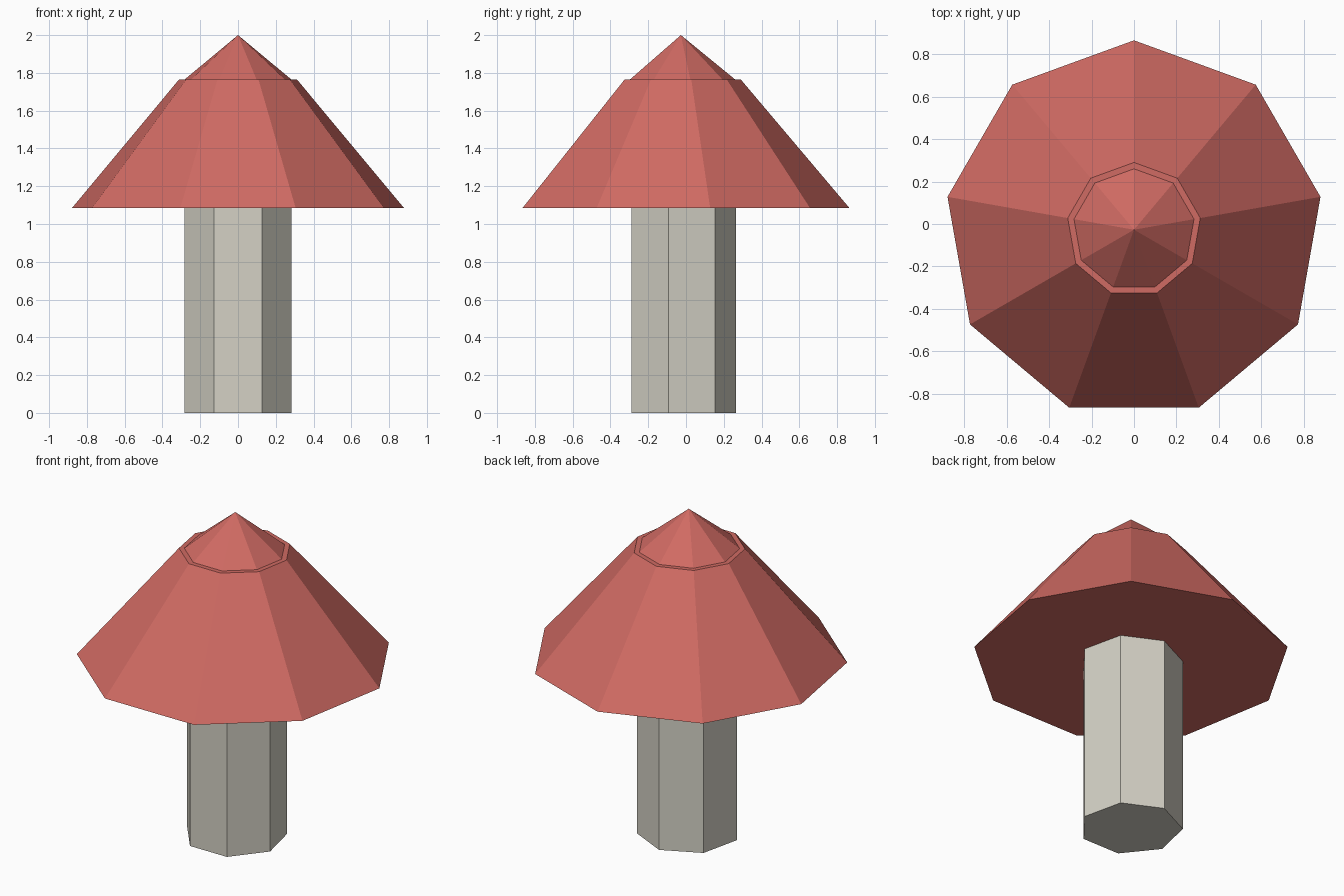
import bpy
import bmesh
from math import sin, cos, tau

cube = bpy.data.objects.get("Cube")
if cube:
    bpy.data.objects.remove(cube)

AXIS_Y = -0.027  # the odd-sided rings share this off-centre axis


def material(name, color):
    mat = bpy.data.materials.new(name)
    mat.use_nodes = True
    mat.diffuse_color = color
    bsdf = next(n for n in mat.node_tree.nodes if n.type == 'BSDF_PRINCIPLED')
    bsdf.inputs["Base Color"].default_value = color
    return mat


def faceted_part(name, sides, profile, mat):
    """Flat-shaded turned solid from (radius, height) pairs, one corner facing back."""
    bm = bmesh.new()
    rings = []
    for radius, z in profile:
        if radius == 0:
            rings.append([bm.verts.new((0, 0, z))] * sides)
        else:
            rings.append([bm.verts.new((-radius * sin(tau * i / sides),
                                        radius * cos(tau * i / sides), z))
                          for i in range(sides)])
    # Side walls, which become triangles at a point
    for low, high in zip(rings, rings[1:]):
        for i in range(sides):
            j = (i + 1) % sides
            corners = dict.fromkeys((low[i], low[j], high[j], high[i]))
            bm.faces.new(list(corners))
    # Flat end caps
    for ring in (rings[0], rings[-1]):
        if ring[0] is not ring[1]:
            bm.faces.new(ring)
    bmesh.ops.recalc_face_normals(bm, faces=bm.faces)
    mesh = bpy.data.meshes.new(name)
    bm.to_mesh(mesh)
    bm.free()
    mesh.materials.append(mat)
    obj = bpy.data.objects.new(name, mesh)
    obj.location.y = AXIS_Y
    bpy.context.collection.objects.link(obj)
    return obj


red = material("cap red", (0.63, 0.145, 0.125, 1))
stone = material("stem pale grey", (0.66, 0.64, 0.56, 1))

# Seven-sided stem
faceted_part("stem", 7, [(0.291, 0), (0.291, 1.09)], stone)

# Nine-sided cap: sloping skirt, narrow flat ledge, pointed tip
faceted_part("cap", 9, [(0.892, 1.085), (0.317, 1.765), (0.287, 1.765), (0, 2)], red)
